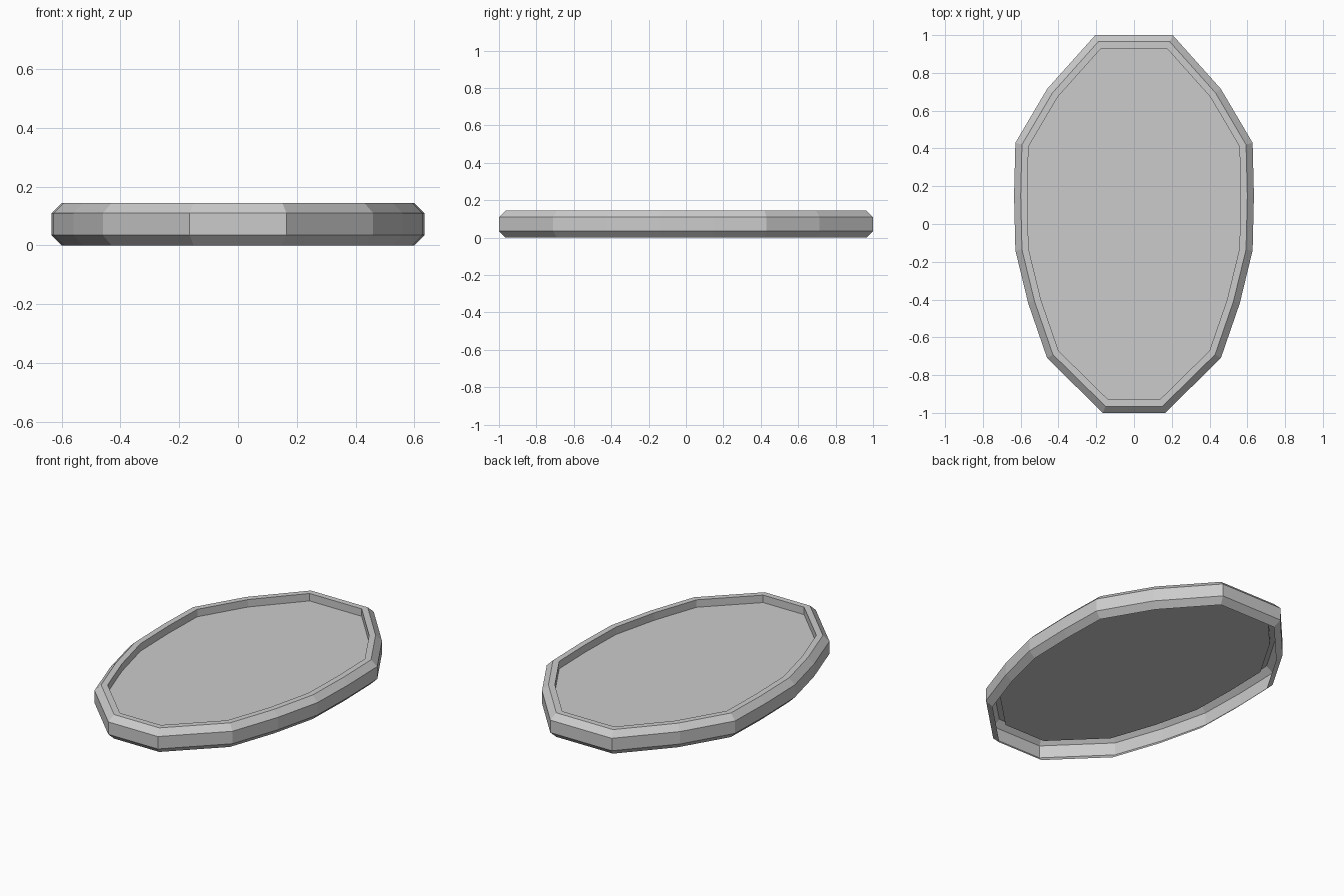
import bpy, bmesh
from mathutils import Vector

if "Cube" in bpy.data.objects:
    bpy.data.objects.remove(bpy.data.objects["Cube"])

# Right half of the egg-like tray outline, front to back
half = [(0.165, -1.0), (0.46, -0.71), (0.56, -0.42), (0.628, -0.14),
        (0.635, 0.15), (0.628, 0.43), (0.46, 0.715), (0.205, 1.0)]
outline = [Vector(p) for p in half] + [Vector((-x, y)) for x, y in reversed(half)]


def inset(points, d):
    """Offset a counter-clockwise outline inwards by d with mitred corners."""
    result = []
    for i, p in enumerate(points):
        a = (p - points[i - 1]).normalized()
        b = (points[(i + 1) % len(points)] - p).normalized()
        na, nb = Vector((-a.y, a.x)), Vector((-b.y, b.x))
        result.append(p + (na + nb) * d / (1 + na.dot(nb)))
    return result


# Rim cross-section (inset, height): open bottom, bevels, flat lip, recess
section = [(0.035, 0.0), (0.0, 0.035), (0.0, 0.11),
           (0.035, 0.145), (0.07, 0.145), (0.07, 0.10)]

bm = bmesh.new()
rings = [[bm.verts.new((p.x, p.y, z)) for p in inset(outline, d)]
         for d, z in section]
n = len(outline)
for low, high in zip(rings, rings[1:]):
    for i in range(n):
        j = (i + 1) % n
        bm.faces.new((low[i], low[j], high[j], high[i]))

# Recessed tray floor
bm.faces.new(rings[-1])

mesh = bpy.data.meshes.new("tray")
bm.to_mesh(mesh)
bm.free()
tray = bpy.data.objects.new("tray", mesh)
bpy.context.collection.objects.link(tray)
